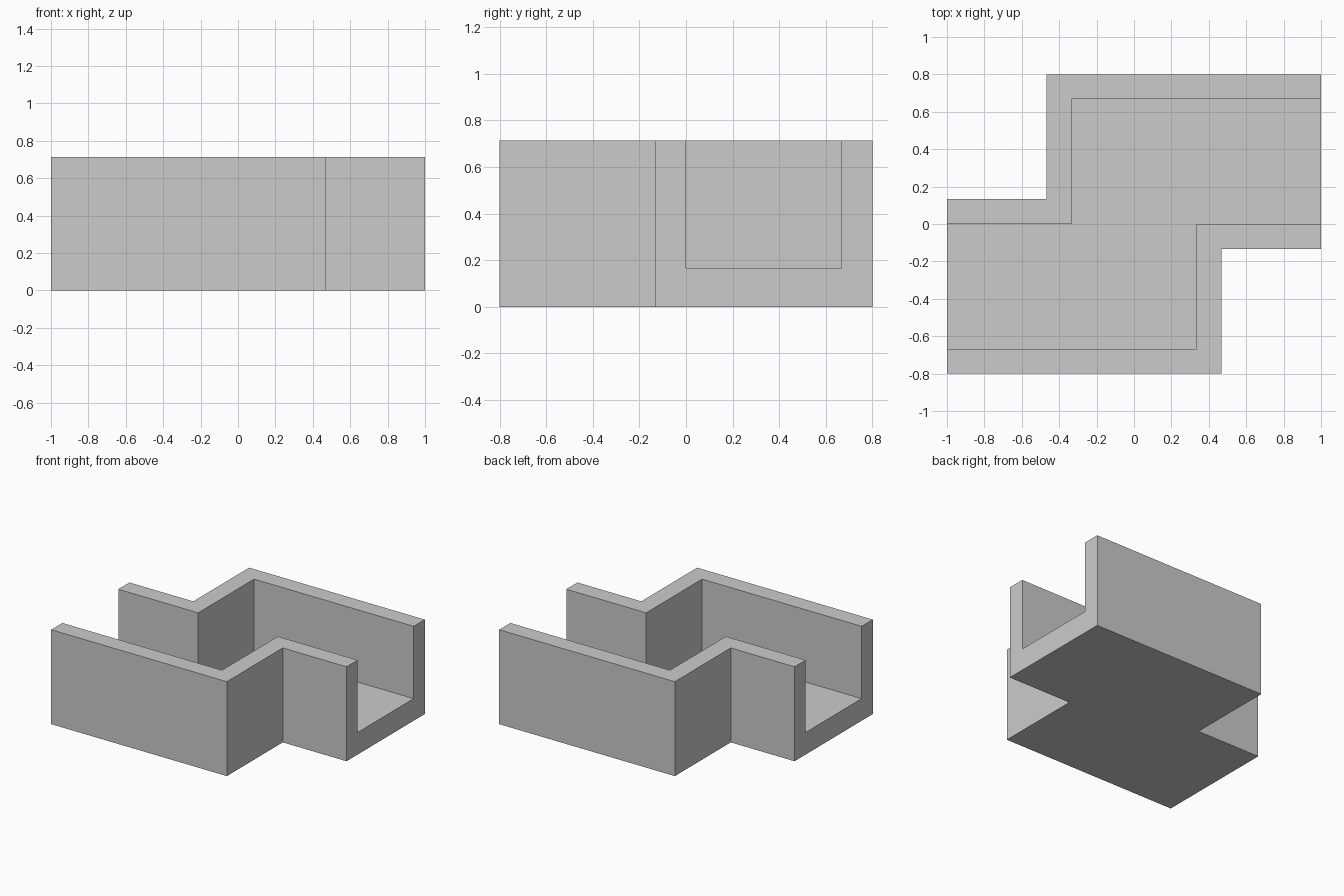
import bpy, bmesh

if "Cube" in bpy.data.objects:
    bpy.data.objects.remove(bpy.data.objects["Cube"])

HEIGHT, FLOOR = 0.713, 0.167


def prism(name, half, z0, z1):
    """Extrude an outline that is completed by a half turn about z."""
    outline = half + [(-x, -y) for x, y in half]
    bm = bmesh.new()
    face = bm.faces.new([bm.verts.new((x, y, z0)) for x, y in outline])
    ext = bmesh.ops.extrude_face_region(bm, geom=[face])
    top = [v for v in ext["geom"] if isinstance(v, bmesh.types.BMVert)]
    bmesh.ops.translate(bm, verts=top, vec=(0, 0, z1 - z0))
    bmesh.ops.recalc_face_normals(bm, faces=bm.faces[:])
    mesh = bpy.data.meshes.new(name)
    bm.to_mesh(mesh)
    bm.free()
    ob = bpy.data.objects.new(name, mesh)
    bpy.context.collection.objects.link(ob)
    return ob


# Stepped outer block
channel = prism("stepped_channel",
                [(-1, -0.8), (0.467, -0.8), (0.467, -0.133), (1, -0.133)],
                0, HEIGHT)

# Open passage, running out through both ends and the top
cutter = prism("passage_cutter",
               [(-1.2, -0.667), (0.333, -0.667), (0.333, 0), (1.2, 0)],
               FLOOR, HEIGHT + 0.2)
cutter.hide_render = True

# Carve the passage and drop the helper
mod = channel.modifiers.new("carve_passage", "BOOLEAN")
mod.operation = "DIFFERENCE"
mod.solver = "EXACT"
mod.object = cutter
bpy.context.view_layer.objects.active = channel
bpy.ops.object.modifier_apply(modifier=mod.name)
bpy.data.objects.remove(cutter)
